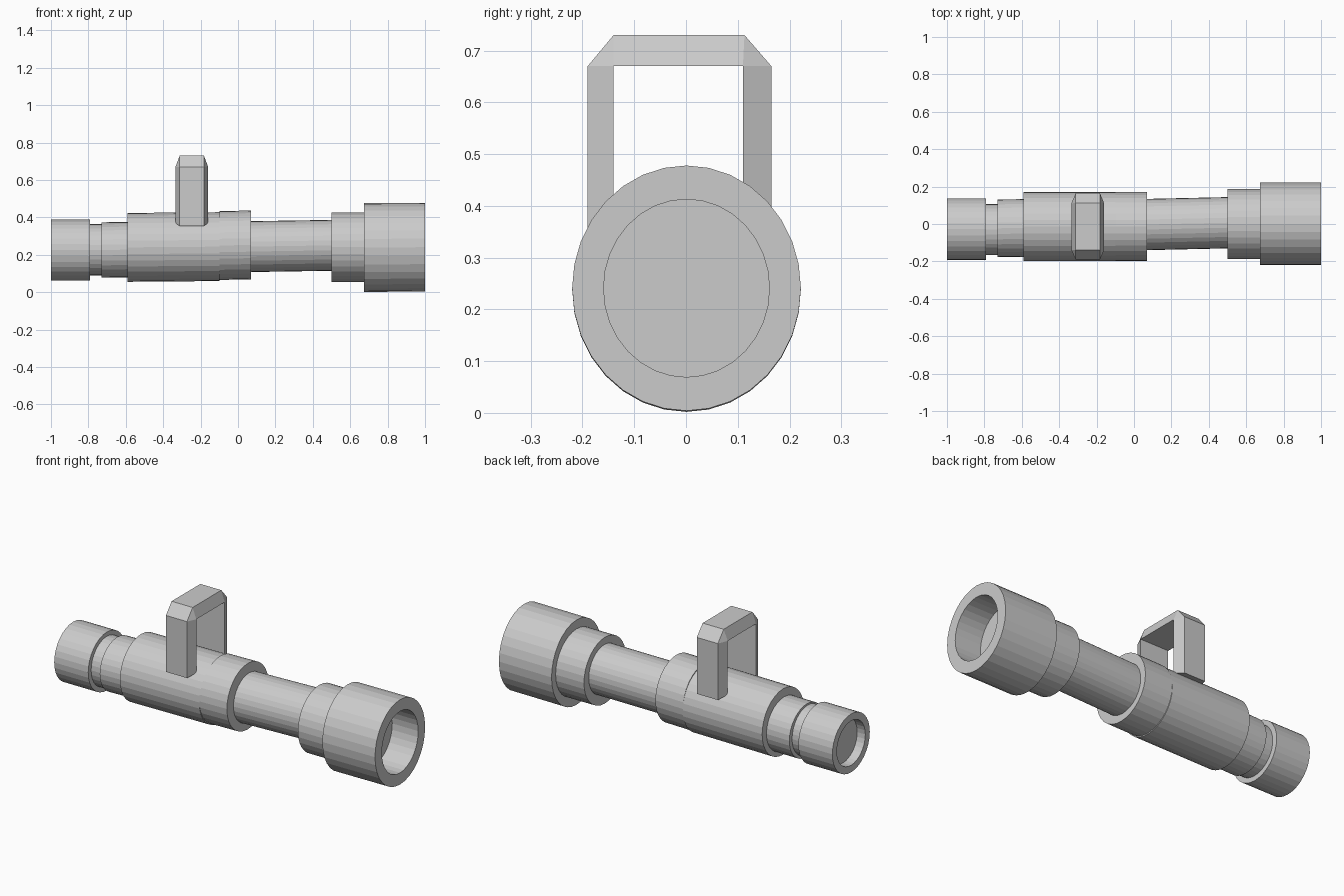
import bpy, bmesh, math

if "Cube" in bpy.data.objects:
    bpy.data.objects.remove(bpy.data.objects["Cube"])

SIDES = 32


def new_object(name, bm):
    bmesh.ops.recalc_face_normals(bm, faces=bm.faces)
    mesh = bpy.data.meshes.new(name)
    bm.to_mesh(mesh)
    bm.free()
    obj = bpy.data.objects.new(name, mesh)
    bpy.context.collection.objects.link(obj)
    return obj


def section(name, start, end, ry, rz, hole=None):
    """Closed tube section between two (x, y, z) centres.
    hole = (end index, radius ratio, depth) sinks a round recess in one end."""
    rings = [(start, 1.0), (end, 1.0)]
    if hole:
        which, ratio, depth = hole
        mouth = (start, end)[which]
        floor = (mouth[0] + (depth if which == 0 else -depth), *mouth[1:])
        recess = [(mouth, ratio), (floor, ratio)]
        rings = rings + recess if which else recess[::-1] + rings
    bm = bmesh.new()
    loops = []
    for (x, y, z), k in rings:
        loops.append([bm.verts.new((x, y + k * ry * math.sin(a), z + k * rz * math.cos(a)))
                      for a in (2 * math.pi * i / SIDES for i in range(SIDES))])
    for a, b in zip(loops, loops[1:]):
        for i in range(SIDES):
            j = (i + 1) % SIDES
            bm.faces.new((a[i], a[j], b[j], b[i]))
    bm.faces.new(loops[0])
    bm.faces.new(loops[-1])
    return new_object(name, bm)


# Sighting tube, from eyepiece to front barrel
section("eyepiece", (-1, -.028, .225), (-.79, -.028, .225), .165, .163, (0, .76, .05))
section("eyepiece_groove", (-.80, -.03, .227), (-.72, -.03, .227), .137, .137)
section("rear_neck", (-.73, -.023, .226), (-.58, -.021, .228), .154, .148)
section("main_body", (-.59, -.014, .240), (-.10, -.014, .244), .185, .184)
section("body_ring", (-.10, -.014, .250), (.07, -.014, .253), .184, .184)
section("middle_tube", (.06, -.003, .244), (.51, .007, .251), .137, .136)
section("front_collar", (.50, 0, .241), (.685, 0, .241), .186, .185)
section("front_barrel", (.675, .001, .239), (1, .001, .241), .221, .237, (1, .725, .16))

# Carry handle: wide on the inside of the arch, narrower on the outside
outer = [(-.19, .355), (-.19, .67), (-.14, .73), (.113, .73), (.165, .67), (.165, .355)]
inner = [(-.14, .37), (-.14, .67), (-.14, .67), (.11, .67), (.11, .67), (.11, .37)]
cx = -.247
bm = bmesh.new()
frames = []
for (oy, oz), (iy, iz) in zip(outer, inner):
    frames.append([bm.verts.new(p) for p in (
        (cx - .065, oy, oz), (cx + .065, oy, oz),
        (cx + .0875, iy, iz), (cx - .0875, iy, iz))])
for a, b in zip(frames, frames[1:]):
    for i in range(4):
        j = (i + 1) % 4
        bm.faces.new((a[i], a[j], b[j], b[i]))
bm.faces.new(frames[0])
bm.faces.new(frames[-1])
bmesh.ops.remove_doubles(bm, verts=bm.verts, dist=.0005)
new_object("carry_handle", bm)
